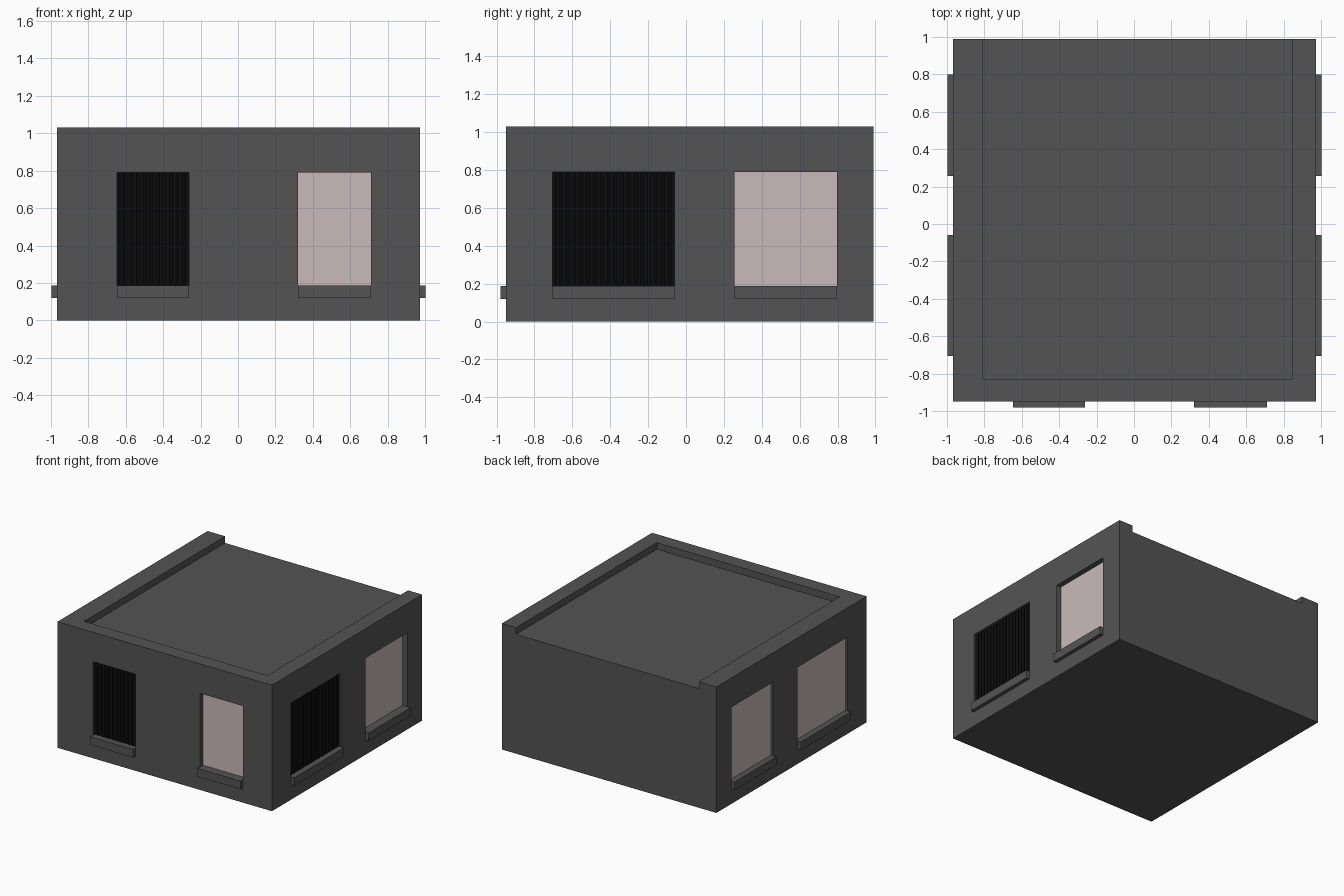
import bpy, bmesh

if "Cube" in bpy.data.objects:
    bpy.data.objects.remove(bpy.data.objects["Cube"])

X0, X1, Y0, Y1, H = -0.968, 0.972, -0.95, 0.99, 1.03
ROOF = 0.975
SILL_Z, WIN_Z, WIN_TOP = 0.12, 0.187, 0.79
CUT = 0.05  # recess depth


def material(name, rgb):
    m = bpy.data.materials.new(name)
    m.diffuse_color = (*rgb, 1)
    m.use_nodes = True
    m.node_tree.nodes["Principled BSDF"].inputs["Base Color"].default_value = m.diffuse_color
    return m


WALL = material("dark grey wall", (0.088, 0.088, 0.088))
PANE = material("pale pink pane", (0.59, 0.49, 0.49))
BLACK = material("black shutter", (0.004, 0.004, 0.004))

# Wall frames: u runs along the wall, d points outward
SIDES = {
    "front": lambda u, d, z: (u, Y0 - d, z),
    "right": lambda u, d, z: (X1 + d, u, z),
    "left": lambda u, d, z: (X0 - d, u, z),
}


def prism(bm, place, outline, z0, z1):
    """Extrude a plan outline of (u, d) points from z0 to z1."""
    face = bm.faces.new([bm.verts.new(place(u, d, z0)) for u, d in outline])
    top = bmesh.ops.extrude_face_region(bm, geom=[face])["geom"]
    for v in top:
        if isinstance(v, bmesh.types.BMVert):
            v.co.z = z1


def rect(u0, u1, d0, d1):
    return [(u0, d0), (u1, d0), (u1, d1), (u0, d1)]


def finish(bm, name, mat):
    bmesh.ops.recalc_face_normals(bm, faces=bm.faces)
    me = bpy.data.meshes.new(name)
    bm.to_mesh(me)
    bm.free()
    me.materials.append(mat)
    ob = bpy.data.objects.new(name, me)
    bpy.context.collection.objects.link(ob)
    return ob


def part(name, mat, place, outline, z0, z1):
    bm = bmesh.new()
    prism(bm, place, outline, z0, z1)
    return finish(bm, name, mat)


def ribbed(u0, u1, d_front, d_back):
    """Plan outline of a shutter with fine vertical ribs."""
    n = 2 * round((u1 - u0) / 0.036)
    pts = [(u0 + (u1 - u0) * i / n, d_front - 0.01 * (i % 2)) for i in range(n + 1)]
    return pts + [(u1, d_back), (u0, d_back)]


def world(x, y, z):
    return (x, y, z)


# Building block
body = part("building_body", WALL, world, rect(X0, X1, Y0, Y1), 0, H)

# Windows: side, start, end, pane depth, shuttered
windows = [
    ("front", -0.648, -0.262, 0.018, True),
    ("front", 0.322, 0.71, 0.04, False),
    ("right", -0.705, -0.06, 0.014, True),
    ("right", 0.257, 0.798, 0.042, False),
    ("left", -0.705, -0.06, 0.02, False),
    ("left", 0.257, 0.798, 0.02, False),
]

# Cutter: roof tray open at the back, plus window recesses
cut = bmesh.new()
prism(cut, world, rect(-0.81, 0.845, -0.83, Y1 + 0.1), ROOF, H + 0.1)
for i, (side, u0, u1, depth, shuttered) in enumerate(windows):
    place = SIDES[side]
    back = CUT if shuttered else depth + 0.004
    prism(cut, place, rect(u0, u1, -back, 0.1), WIN_Z, WIN_TOP)
    part(f"{side}_sill_{i}", WALL, place, rect(u0, u1, 0, 0.03), SILL_Z, WIN_Z)
    if shuttered:
        part(f"{side}_shutter_{i}", BLACK, place,
             ribbed(u0, u1, -depth, -CUT), WIN_Z, WIN_TOP)
    else:
        part(f"{side}_pane_{i}", PANE, place,
             rect(u0, u1, -back, -depth), WIN_Z, WIN_TOP)
cutter = finish(cut, "opening_cutter", WALL)
cutter.hide_render = True
cutter.hide_viewport = False

mod = body.modifiers.new("openings", "BOOLEAN")
mod.operation = "DIFFERENCE"
mod.solver = "EXACT"
mod.object = cutter

# Apply the cut and drop the cutter
bpy.context.view_layer.update()
graph = bpy.context.evaluated_depsgraph_get()
solid = bpy.data.meshes.new_from_object(body.evaluated_get(graph))
body.modifiers.clear()
body.data = solid
bpy.data.objects.remove(cutter)
